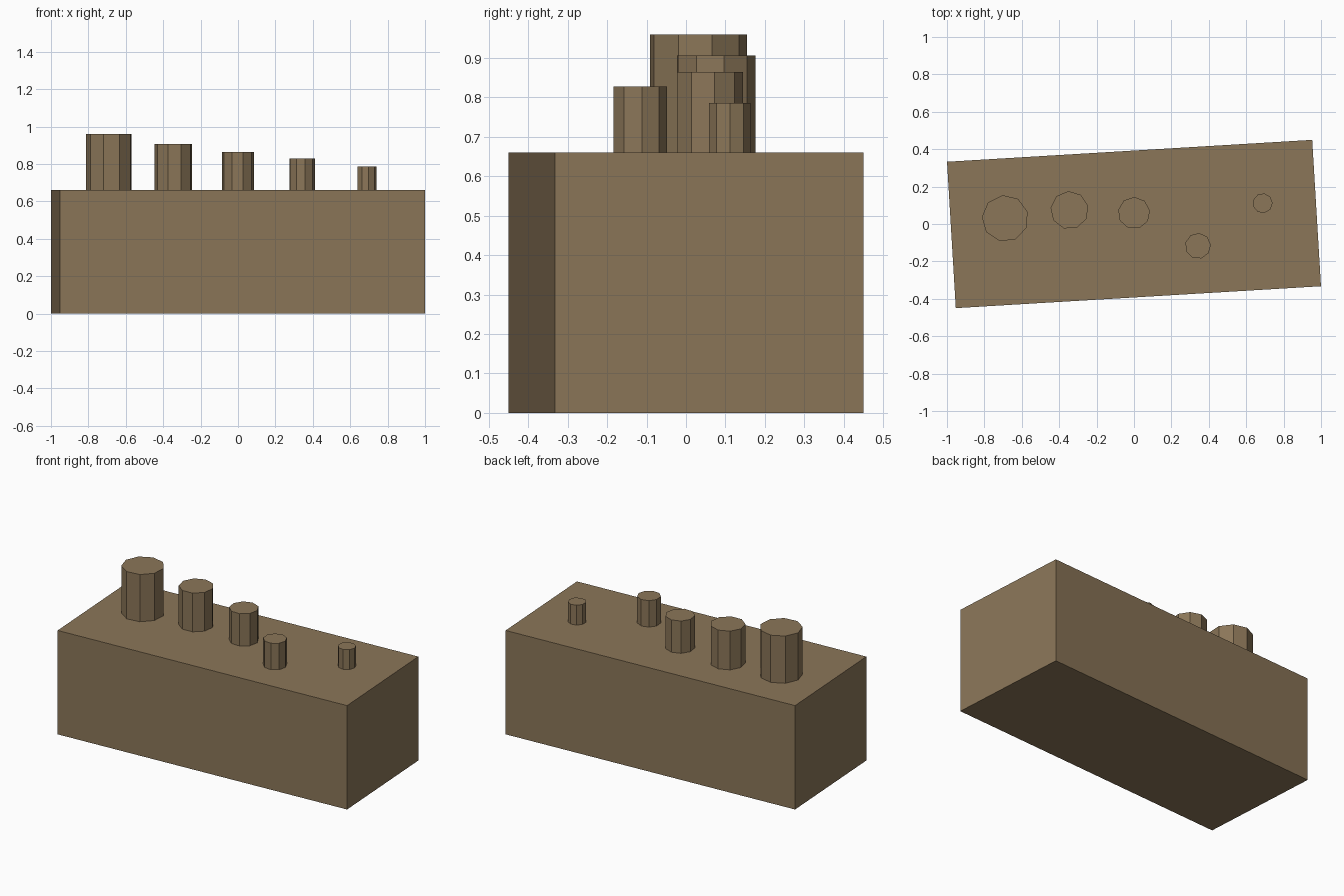
import bpy, math

if "Cube" in bpy.data.objects:
    bpy.data.objects.remove(bpy.data.objects["Cube"])

HEIGHT = 0.66

mat = bpy.data.materials.new("brown")
mat.diffuse_color = (0.258, 0.181, 0.098, 1)
mat.use_nodes = True
mat.node_tree.nodes["Principled BSDF"].inputs["Base Color"].default_value = mat.diffuse_color


def finish(name):
    obj = bpy.context.object
    obj.name = name
    obj.data.materials.append(mat)
    return obj


# main block, turned slightly about z
bpy.ops.mesh.primitive_cube_add(size=1, location=(0, 0, HEIGHT / 2))
block = finish("block")
block.scale = (1.956, 0.784, HEIGHT)
block.rotation_euler.z = math.radians(3.43)

# nine-sided posts, shrinking from left to right: x, y, radius, top
posts = [
    (-0.689, 0.030, 0.125, 0.960),
    (-0.345, 0.074, 0.102, 0.906),
    (0.000, 0.059, 0.086, 0.865),
    (0.342, -0.117, 0.069, 0.828),
    (0.688, 0.111, 0.053, 0.786),
]
for i, (x, y, r, top) in enumerate(posts):
    bpy.ops.mesh.primitive_cylinder_add(
        vertices=9, radius=r, depth=top - HEIGHT,
        location=(x, y, (top + HEIGHT) / 2))
    post = finish(f"post_{i + 1}")
    # the first vertex points along +y before turning
    post.rotation_euler.z = math.radians(6.6 - 4 * i)
